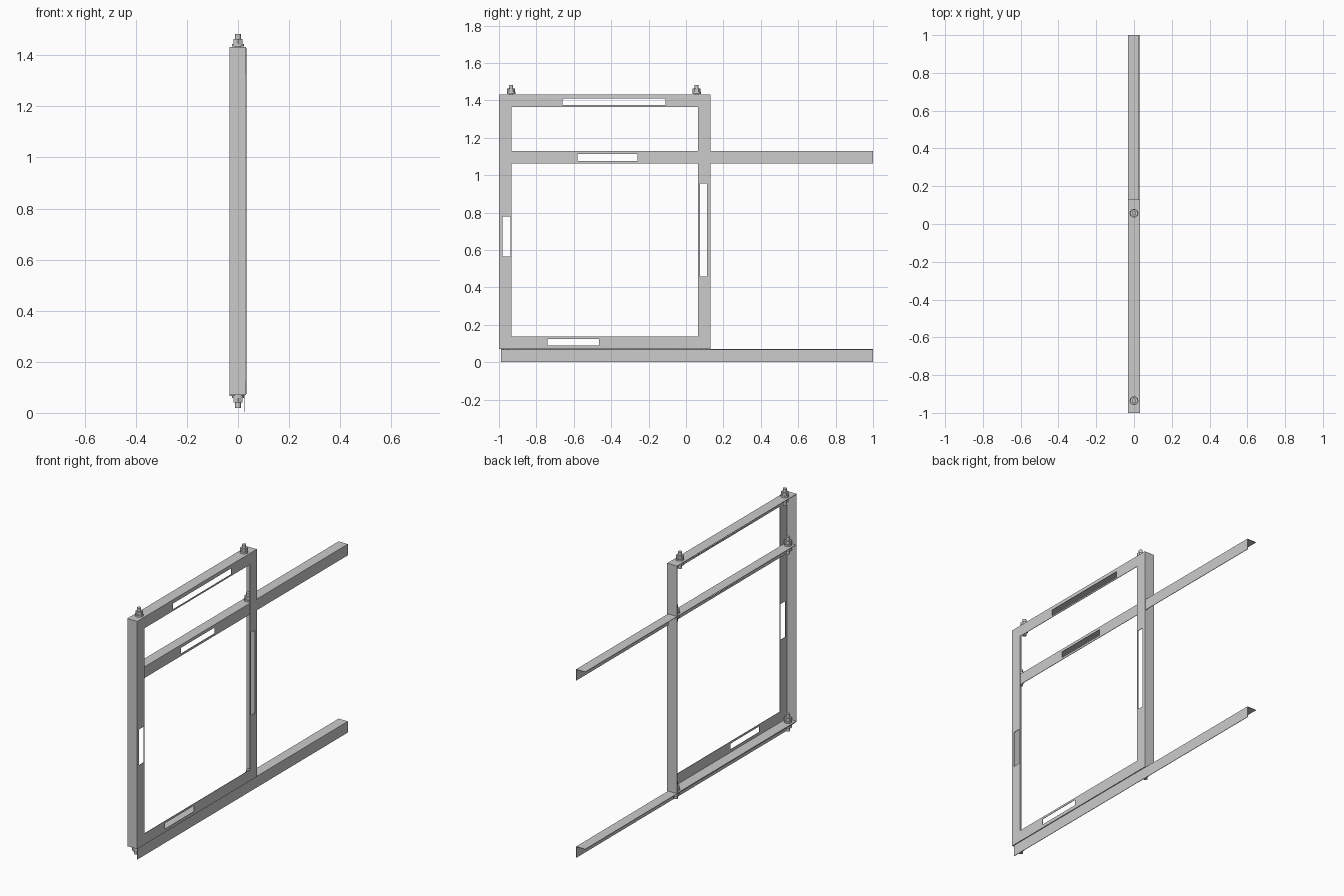
import bpy, bmesh
from mathutils import Vector, Matrix

if "Cube" in bpy.data.objects:
    bpy.data.objects.remove(bpy.data.objects["Cube"])

T = 0.003      # sheet thickness
W = 0.067      # leg width of the angle bars
XB = -0.033    # open edge of the horizontal/outer legs


def angle_bar(name, a, b, inward, xp, miter=0.0, slot=None):
    """L-section bar. a, b: (y, z) ends of outer corner; slot: (s0, s1, c0, c1)."""
    a, b, n = Vector(a), Vector(b), Vector(inward)
    length = (b - a).length
    d = (b - a) / length
    bm = bmesh.new()

    def vert(s, c, x):
        p = a + d * s + n * c
        return bm.verts.new((x, p.x, p.y))

    outer = [vert(0, T / 2, xp), vert(length, T / 2, xp)]
    inner = [vert(length - miter, W, xp), vert(miter, W, xp)]
    ring = outer + inner
    if slot:
        s0, s1, c0, c1 = slot
        hole = [vert(s0, c0, xp), vert(s1, c0, xp), vert(s1, c1, xp), vert(s0, c1, xp)]
        for i in range(4):
            j = (i + 1) % 4
            bm.faces.new((ring[i], ring[j], hole[j], hole[i]))
    else:
        bm.faces.new(ring)
    # second leg, along the outer edge
    bm.faces.new((outer[1], outer[0], vert(0, T / 2, XB), vert(length, T / 2, XB)))
    bmesh.ops.recalc_face_normals(bm, faces=bm.faces)
    me = bpy.data.meshes.new(name)
    bm.to_mesh(me)
    bm.free()
    ob = bpy.data.objects.new(name, me)
    bpy.context.collection.objects.link(ob)
    mod = ob.modifiers.new("thickness", 'SOLIDIFY')
    mod.thickness = T
    mod.offset = 0
    return ob


def bolt(name, y, z):
    """Threaded shank with a washer and hex nut on each side of the sheet."""
    bm = bmesh.new()

    def cyl(r, z0, z1, n):
        bmesh.ops.create_cone(bm, cap_ends=True, segments=n, radius1=r, radius2=r, depth=z1 - z0,
                              matrix=Matrix.Translation((0, y, z + (z0 + z1) / 2)))
    cyl(0.011, -0.05, 0.05, 20)
    for s in (-1, 1):
        for r, h0, h1, n in ((0.023, 0.002, 0.012, 24), (0.021, 0.012, 0.03, 6)):
            cyl(r, min(s * h0, s * h1), max(s * h0, s * h1), n)
    me = bpy.data.meshes.new(name)
    bm.to_mesh(me)
    bm.free()
    ob = bpy.data.objects.new(name, me)
    bpy.context.collection.objects.link(ob)
    bpy.context.view_layer.objects.active = ob
    ob.select_set(True)
    bpy.ops.object.shade_smooth_by_angle()
    ob.select_set(False)


Y0, Y1, Z0, Z1 = -1.0, 0.132, 0.07, 1.433
XF = 0.033 - T / 2     # frame face
XR = 0.028 - T / 2     # rail face, just behind the frame

# mitred frame of slotted angle bars
angle_bar("frame_top", (Y0, Z1), (Y1, Z1), (0, -1), XF, W, (0.34, 0.89, 0.022, 0.058))
angle_bar("frame_bottom", (Y0, Z0), (Y1, Z0), (0, 1), XF, W, (0.26, 0.535, 0.02, 0.055))
angle_bar("front_post", (Y0, Z0), (Y0, Z1), (1, 0), XF, W, (0.495, 0.71, 0.018, 0.063))
angle_bar("rear_post", (Y1, Z0), (Y1, Z1), (-1, 0), XF, W, (0.39, 0.885, 0.02, 0.057))

# long rails
angle_bar("upper_rail", (-0.99, 1.131), (1, 1.131), (0, -1), XR, 0, (0.41, 0.73, 0.018, 0.054))
angle_bar("lower_rail", (-0.99, 0.07), (1, 0.07), (0, -1), XR)

# bolts through the bars
for label, z, ys in (("top", Z1, (-0.935, 0.057)), ("upper_rail", 1.13, (-0.965, 0.097)),
                     ("lower_rail", 0.07, (-0.965, 0.097))):
    for side, y in zip(("front", "rear"), ys):
        bolt(f"{label}_bolt_{side}", y, z)
